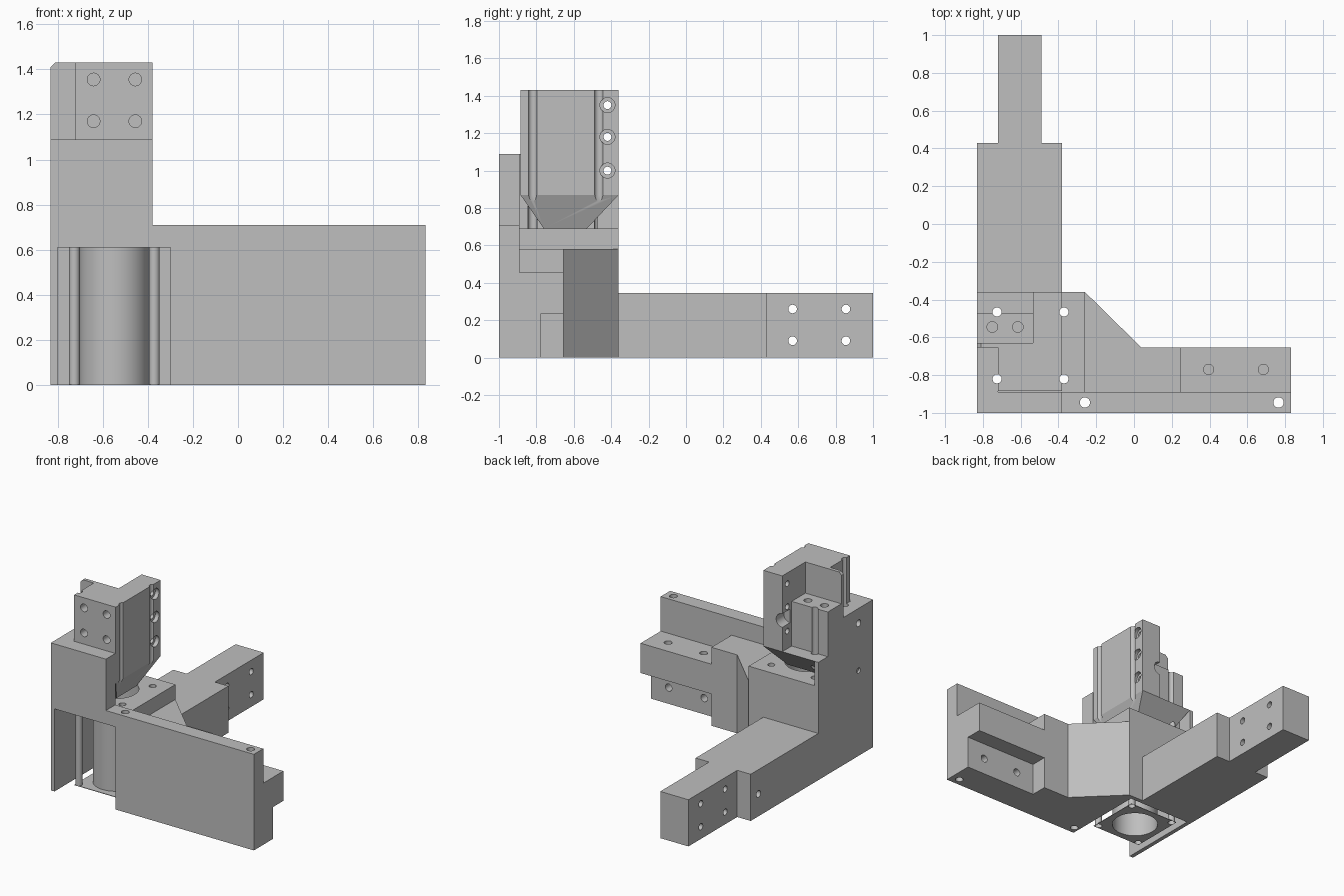
import bpy
import bmesh
from math import cos, sin, tau
from mathutils import Vector

cube = bpy.data.objects.get("Cube")
if cube:
    bpy.data.objects.remove(cube, do_unlink=True)

grey = bpy.data.materials.new("plain grey")
grey.use_nodes = True
colour = (0.52, 0.52, 0.52, 1)
grey.diffuse_color = colour
grey.node_tree.nodes["Principled BSDF"].inputs["Base Color"].default_value = colour


def finish(name, bm):
    bmesh.ops.recalc_face_normals(bm, faces=bm.faces)
    mesh = bpy.data.meshes.new(name)
    bm.to_mesh(mesh)
    bm.free()
    mesh.materials.append(grey)
    obj = bpy.data.objects.new(name, mesh)
    bpy.context.collection.objects.link(obj)
    return obj


def loft(name, rings, caps=True):
    """Join rings of matching points into a solid or an open tube."""
    bm = bmesh.new()
    rows = [[bm.verts.new(p) for p in ring] for ring in rings]
    n = len(rows[0])
    for low, high in zip(rows, rows[1:]):
        for i in range(n):
            j = (i + 1) % n
            bm.faces.new((low[i], low[j], high[j], high[i]))
    if caps:
        bm.faces.new(rows[0][::-1])
        bm.faces.new(rows[-1])
    return finish(name, bm)


def place(axis, u, v, w):
    return {"x": Vector((w, u, v)), "y": Vector((u, w, v)), "z": Vector((u, v, w))}[axis]


def prism(name, axis, outline, start, end, caps=True):
    return loft(name, [[place(axis, u, v, w) for u, v in outline] for w in (start, end)], caps)


def rect(x0, x1, y0, y1):
    return [(x0, y0), (x1, y0), (x1, y1), (x0, y1)]


def box(name, x0, x1, y0, y1, z0, z1):
    return prism(name, "z", rect(x0, x1, y0, y1), z0, z1)


def rod(name, axis, u, v, radius, start, end, caps=True, sides=32):
    ring = [(u + radius * cos(tau * i / sides), v + radius * sin(tau * i / sides)) for i in range(sides)]
    return prism(name, axis, ring, start, end, caps)


cutters = []


def drill(axis, spots, radius, start, end):
    made = [rod("drill", axis, u, v, radius, start, end) for u, v in spots]
    cutters.extend(made)
    return made


def cut(obj, tools):
    bpy.context.view_layer.objects.active = obj
    for tool in tools:
        mod = obj.modifiers.new("cut", "BOOLEAN")
        mod.operation = "DIFFERENCE"
        mod.solver = "EXACT"
        mod.object = tool
        bpy.ops.object.modifier_apply(modifier=mod.name)


# Motor centre and its four screw positions
MX, MY, BORE, SCREW = -0.548, -0.643, 0.155, 0.024
screws = [(MX + sx * 0.177, MY + sy * 0.177) for sx in (-1, 1) for sy in (-1, 1)]
screw_drills = drill("z", screws, SCREW, -0.1, 1.6)
bore_drill = drill("z", [(MX, MY)], BORE, -0.1, 0.69)
pocket = box("pocket_cutter", -0.80, -0.30, -1.1, -0.39, -0.1, 0.61)
cutters.append(pocket)

# Front wall, tall above the motor
front_wall = prism("front_wall", "y", [(-0.83, 0), (0.83, 0), (0.83, 0.71), (-0.38, 0.71),
                                       (-0.38, 1.09), (-0.83, 1.09)], -1, -0.89)
cut(front_wall, [pocket] + drill("z", [(-0.26, -0.945), (0.765, -0.945)], 0.027, -0.1, 0.8))

# Motor housing with the slanted corner
housing = prism("motor_housing", "z", [(-0.83, -0.89), (0.25, -0.89), (0.25, -0.655), (0.04, -0.655),
                                       (-0.26, -0.36), (-0.83, -0.36)], 0, 0.58)
cut(housing, [pocket])
deck = box("motor_deck", -0.83, -0.26, -0.89, -0.36, 0.58, 0.69)
cut(deck, [pocket] + bore_drill + screw_drills
    + drill("x", [(-0.83, 0.63)], 0.02, -0.9, -0.815))

# Motor guide tubes on a thin base sheet
base_sheet = box("motor_base_sheet", MX - 0.2, MX + 0.2, MY - 0.2, MY + 0.2, 0, 0.004)
cut(base_sheet, bore_drill + screw_drills)
tubes = [rod("motor_tube", "z", MX, MY, BORE, 0, 0.61, caps=False, sides=48)]
for u, v in screws:
    tubes.append(rod("screw_tube", "z", u, v, SCREW, 0, 0.61, caps=False))

# Right beam with a stepped underside
beam = prism("right_beam", "x", [(-0.89, 0), (-0.775, 0), (-0.775, 0.235), (-0.655, 0.235),
                                 (-0.655, 0.455), (-0.89, 0.455)], 0.25, 0.83)
beam_x = (0.395, 0.685)
cut(beam, drill("z", [(x, -0.77) for x in beam_x], 0.027, 0.3, 0.6)
    + drill("y", [(x, 0.12) for x in beam_x], 0.027, -0.86, -0.7))

# Rear beam ending in a narrow tongue
rear_beam = prism("rear_beam", "z", [(-0.83, -0.36), (-0.38, -0.36), (-0.38, 0.43), (-0.49, 0.43),
                                     (-0.49, 1), (-0.72, 1), (-0.72, 0.43), (-0.83, 0.43)], 0, 0.345)
cut(rear_beam, drill("x", [(y, z) for y in (0.57, 0.855) for z in (0.09, 0.26)], 0.023, -0.9, -0.3)
    + drill("x", [(0.34, 0.165)], 0.025, -0.9, -0.72))

# Left side wall beside the tower
side_block = box("side_block", -0.83, -0.72, -0.89, -0.47, 0.69, 1.09)
cut(side_block, screw_drills + drill("x", [(-0.83, 0.98)], 0.025, -0.9, -0.78))
side_fin = box("side_fin", -0.83, -0.80, -0.47, -0.36, 0.69, 0.87)

# Tower: an L shape over a tapering foot
tower = prism("tower", "z", [(-0.72, -0.885), (-0.38, -0.885), (-0.38, -0.36), (-0.535, -0.36),
                             (-0.535, -0.63), (-0.72, -0.63)], 0.87, 1.43)
bolt_spots = [(-0.42, z) for z in (1.0, 1.18, 1.35)]
cut(tower, screw_drills
    + drill("y", [(x, z) for x in (-0.64, -0.455) for z in (1.17, 1.355)], 0.028, -0.95, -0.74)
    + drill("x", bolt_spots, 0.021, -0.6, -0.3)
    + drill("x", bolt_spots, 0.04, -0.41, -0.3)
    + drill("y", [(-0.535, 1.10)], 0.05, -0.45, -0.3))

foot = loft("tower_foot", [
    [(x, y, 0.69) for x, y in rect(-0.72, -0.46, -0.76, -0.53)],
    [(x, y, 0.87) for x, y in rect(-0.80, -0.38, -0.885, -0.36)]])
cut(foot, screw_drills)

# Ledge block tucked into the L, and the thin lip above it
ledge = box("ledge_block", -0.83, -0.535, -0.63, -0.47, 0.87, 1.20)
cut(ledge, screw_drills + drill("z", [(-0.75, -0.545), (-0.615, -0.545)], 0.028, 1.0, 1.3))
lip = prism("tower_lip", "y", [(-0.83, 1.09), (-0.72, 1.09), (-0.72, 1.43), (-0.81, 1.43),
                               (-0.83, 1.41)], -0.655, -0.63)

# Remove the cutters and smooth the round walls
for tool in cutters:
    bpy.data.objects.remove(tool, do_unlink=True)
bpy.ops.object.select_all(action="DESELECT")
for obj in [front_wall, deck, beam, rear_beam, side_block, tower, foot, ledge] + tubes:
    obj.select_set(True)
    bpy.context.view_layer.objects.active = obj
bpy.ops.object.shade_smooth_by_angle(angle=0.5)
